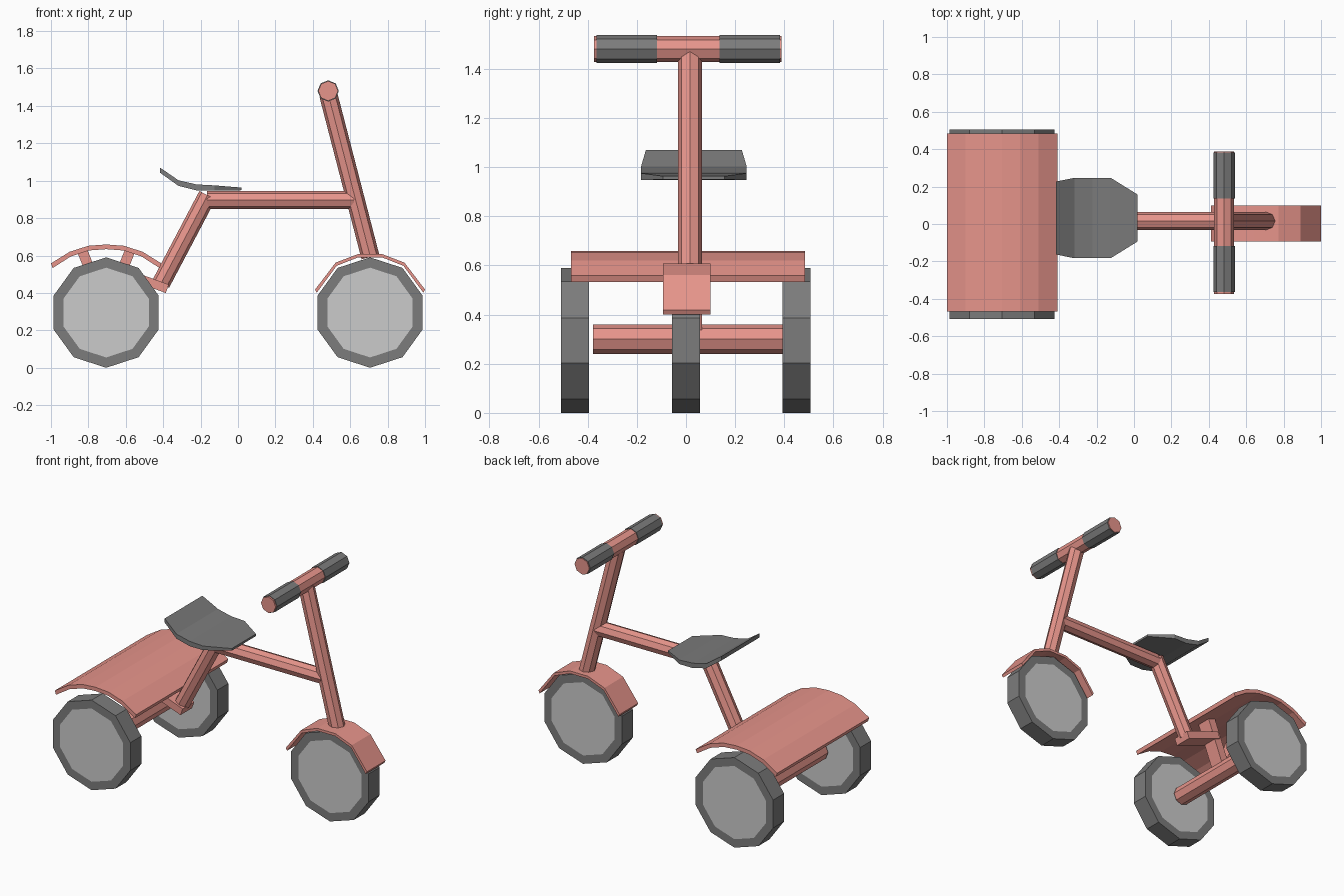
import bpy, bmesh, math
from mathutils import Vector

if "Cube" in bpy.data.objects:
    bpy.data.objects.remove(bpy.data.objects["Cube"])


def material(name, rgb):
    m = bpy.data.materials.new(name)
    m.diffuse_color = (*rgb, 1)
    m.use_nodes = True
    m.node_tree.nodes["Principled BSDF"].inputs["Base Color"].default_value = m.diffuse_color
    return m


RED = material("red_paint", (0.8, 0.3, 0.26))
DARK = material("dark_rubber", (0.2, 0.2, 0.2))
GREY = material("grey_hub", (0.65, 0.65, 0.65))
MID = 0.016  # frame centre line in y


def finish(name, bm, *mats):
    bmesh.ops.recalc_face_normals(bm, faces=bm.faces)
    me = bpy.data.meshes.new(name)
    bm.to_mesh(me)
    bm.free()
    for m in mats:
        me.materials.append(m)
    ob = bpy.data.objects.new(name, me)
    bpy.context.collection.objects.link(ob)
    return ob


def prism_bm(profile, y0, y1):
    """Extrude an xz profile from y0 to y1."""
    bm = bmesh.new()
    face = bm.faces.new([bm.verts.new((x, y0, z)) for x, z in profile])
    ext = bmesh.ops.extrude_face_region(bm, geom=[face], use_keep_orig=True)
    new = [g for g in ext["geom"] if isinstance(g, bmesh.types.BMVert)]
    bmesh.ops.translate(bm, vec=(0, y1 - y0, 0), verts=new)
    return bm


def prism(name, profile, y0, y1, mat):
    return finish(name, prism_bm(profile, y0, y1), mat)


def ngon(x, z, r, n):
    """Regular polygon with a corner at the top."""
    a = 2 * math.pi / n
    return [(x + r * math.sin(i * a), z + r * math.cos(i * a)) for i in range(n)]


def bar(a, b, w):
    """Rectangle profile of width w running from a to b."""
    a, b = Vector(a), Vector(b)
    d = (b - a).normalized()
    n = Vector((-d.y, d.x)) * w / 2
    return [tuple(p) for p in (a + n, b + n, b - n, a - n)]


def tube(name, a, b, r=0.049):
    """Eight-sided frame tube between two xz points."""
    a, b = Vector((a[0], MID, a[1])), Vector((b[0], MID, b[1]))
    bm = bmesh.new()
    bmesh.ops.create_cone(bm, cap_ends=True, segments=8, radius1=r, radius2=r,
                          depth=(b - a).length)
    bmesh.ops.transform(bm, verts=bm.verts,
                        matrix=(b - a).to_track_quat('Z', 'Y').to_matrix().to_4x4())
    bmesh.ops.translate(bm, vec=(a + b) / 2, verts=bm.verts)
    return finish(name, bm, RED)


def wheel(name, x, y0, y1):
    """Ten-sided tyre with flat grey hub faces inset in both sides."""
    bm = prism_bm(ngon(x, 0.295, 0.295, 10), y0, y1)
    bmesh.ops.recalc_face_normals(bm, faces=bm.faces)
    caps = [f for f in bm.faces if len(f.verts) == 10]
    bmesh.ops.inset_individual(bm, faces=caps, thickness=0.055)
    for f in bm.faces:
        if len(f.verts) == 10:
            f.material_index = 1
    return finish(name, bm, DARK, GREY)


def fender(name, x, half, t, y0, y1):
    """Curved sheet, mirrored about x from half of its (dx, z) outline."""
    outer = [(x - dx, z) for dx, z in half] + [(x + dx, z) for dx, z in reversed(half) if dx]
    inner = [(px, pz - t) for px, pz in outer]
    # pull the lower ends of the underside inwards on steep sections
    inner = [(px + (x - px) * 0.03, pz) for px, pz in inner]
    return prism(name, outer + inner[::-1], y0, y1, RED)


# wheels
wheel("front_wheel", 0.706, -0.057, 0.057)
wheel("rear_wheel_right", -0.705, -0.508, -0.395)
wheel("rear_wheel_left", -0.705, 0.392, 0.506)

# fenders
fender("front_fender", 0.706, [(0.294, 0.418), (0.184, 0.562), (0.066, 0.607)],
       0.017, -0.094, 0.099)
fender("rear_fender", -0.705, [(0.295, 0.558), (0.195, 0.62), (0.095, 0.652), (0, 0.659)],
       0.025, -0.468, 0.485)

# rear axle and its struts
AX, AZ = -0.705, 0.3
prism("rear_axle", ngon(AX, AZ, 0.06, 8), -0.379, 0.405, RED)
for side, label in ((-1, "back"), (1, "front")):
    prism(label + "_fender_strut", bar((AX, AZ), (AX + side * 0.13, 0.632), 0.055),
          MID - 0.049, MID + 0.049, RED)
prism("frame_bracket", bar((-0.63, 0.515), (-0.378, 0.422), 0.048),
      MID - 0.06, MID + 0.06, RED)

# frame tubes
tube("seat_tube", (-0.412, 0.45), (-0.163, 0.922))
tube("top_tube", (-0.165, 0.897), (0.62, 0.897))
tube("steering_tube", (0.708, 0.592), (0.484, 1.456))

# handlebar and grips
HX, HZ = 0.482, 1.48
prism("handlebar", ngon(HX, HZ, 0.053, 8), -0.375, 0.388, RED)
prism("grip_right", ngon(HX, HZ, 0.057, 8), -0.364, -0.117, DARK)
prism("grip_left", ngon(HX, HZ, 0.057, 8), 0.136, 0.383, DARK)

# seat: lofted from stations of (x, half width, top z, bottom z)
stations = [(-0.417, 0.195, 1.07, 1.043), (-0.318, 0.215, 1.002, 0.972),
            (-0.222, 0.215, 0.98, 0.948), (-0.125, 0.215, 0.975, 0.948),
            (0.02, 0.125, 0.963, 0.949)]
bm = bmesh.new()
rings = [[bm.verts.new((x, 0.032 + s * w, z)) for s, z in
          ((-1, t), (1, t), (1, b), (-1, b))] for x, w, t, b in stations]
for r0, r1 in zip(rings, rings[1:]):
    for i in range(4):
        j = (i + 1) % 4
        bm.faces.new((r0[i], r0[j], r1[j], r1[i]))
bm.faces.new(rings[0])
bm.faces.new(rings[-1])
finish("seat", bm, DARK)
